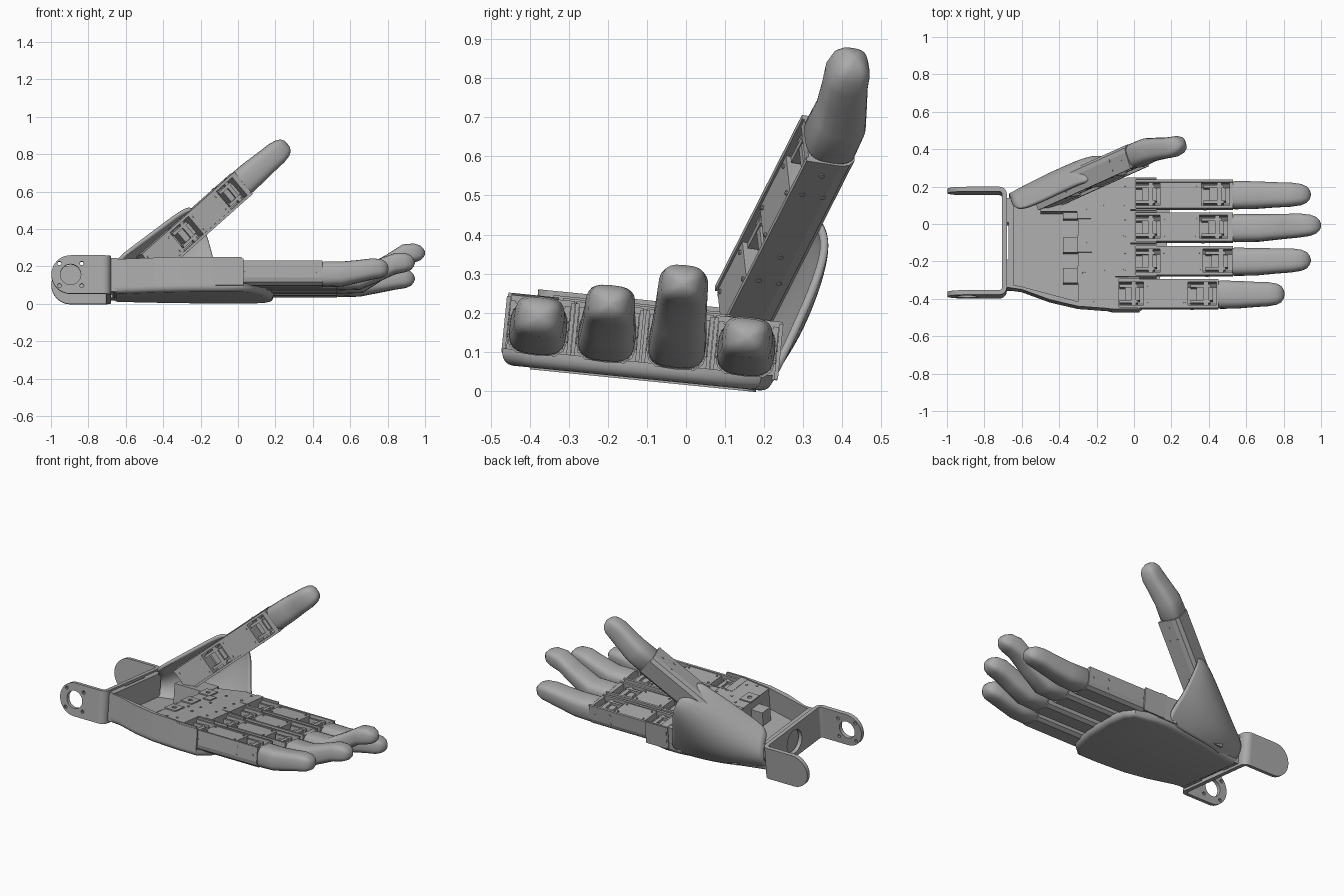
import bpy, bmesh, math
from mathutils import Matrix, Vector

cube = bpy.data.objects.get("Cube")
if cube:
    bpy.data.objects.remove(cube)

grey = bpy.data.materials.new("matte grey")
grey.use_nodes = True
grey.diffuse_color = (0.4, 0.4, 0.4, 1)
grey.node_tree.nodes["Principled BSDF"].inputs["Base Color"].default_value = (0.4, 0.4, 0.4, 1)

# The palm and fingers lean about the long axis; the thumb has its own frame
HAND = Matrix.Rotation(-0.1, 4, "X") @ Matrix.Translation((0, -0.012, 0))
d = Vector((0.71, 0.32, 0.63)).normalized()
n = Vector((0.3, -0.94, 0.15))
n = (n - d * n.dot(d)).normalized()
THUMB = Matrix.Translation((-0.2, 0.27, 0.45)) @ Matrix((d, n.cross(d), n)).transposed().to_4x4()
# Profile axes: XZ (thickness along y) and YZ (thickness along x)
XZ = Matrix(((1, 0, 0, 0), (0, 0, 1, 0), (0, 1, 0, 0), (0, 0, 0, 1)))
YZ = Matrix(((0, 0, 1, 0), (1, 0, 0, 0), (0, 1, 0, 0), (0, 0, 0, 1)))


def finish(name, bm, matrix, smooth=False):
    bm.transform(matrix)
    bmesh.ops.recalc_face_normals(bm, faces=bm.faces)
    mesh = bpy.data.meshes.new(name)
    bm.to_mesh(mesh)
    bm.free()
    mesh.materials.append(grey)
    obj = bpy.data.objects.new(name, mesh)
    bpy.context.collection.objects.link(obj)
    if smooth:
        bpy.ops.object.select_all(action="DESELECT")
        obj.select_set(True)
        bpy.context.view_layer.objects.active = obj
        bpy.ops.object.shade_smooth_by_angle(angle=math.radians(40))
    return obj


def prism(name, loops, low, high, matrix=HAND, bevel=0, smooth=False):
    """Extrude an outline; further loops are holes."""
    bm = bmesh.new()
    edges = []
    for loop in loops:
        vs = [bm.verts.new((p[0], p[1], high)) for p in loop]
        edges += [bm.edges.new((vs[i - 1], vs[i])) for i in range(len(vs))]
    bmesh.ops.triangle_fill(bm, edges=edges, use_beauty=True)
    out = bmesh.ops.extrude_face_region(bm, geom=bm.faces[:])["geom"]
    for v in out:
        if isinstance(v, bmesh.types.BMVert):
            v.co.z = low
    if bevel:
        rim = [e for e in bm.edges if all(abs(v.co.z - low) < 1e-5 for v in e.verts)
               and any(abs(f.normal.z) < 0.5 for f in e.link_faces if f.normal_update() is None)]
        bmesh.ops.bevel(bm, geom=rim, offset=bevel, segments=4, profile=0.5, affect="EDGES")
    return finish(name, bm, matrix, smooth)


def box(name, x, y, z, matrix=HAND):
    bm = bmesh.new()
    bmesh.ops.create_cube(bm, size=1)
    size = [b - a for a, b in (x, y, z)]
    mid = [(a + b) / 2 for a, b in (x, y, z)]
    bm.transform(Matrix.Translation(mid) @ Matrix.Diagonal((*size, 1)))
    return finish(name, bm, matrix)


def ring(cx, cy, r, count=24, start=0, sweep=2 * math.pi):
    steps = count if sweep > 6 else count - 1
    return [(cx + r * math.cos(start + sweep * i / steps),
             cy + r * math.sin(start + sweep * i / steps)) for i in range(count)]


def screw(x, y, z, r=0.008, matrix=HAND, axes=None):
    local = axes if axes else Matrix()
    prism("screw", [ring(x, y, r, 8)], z, z + 0.005, matrix @ local)


def fingertip(name, start, end, curl, matrix):
    """Rounded loft that curls up toward its end."""
    sections = ((0, .07, .062), (.03, .075, .068), (.3, .073, .066), (.55, .067, .06),
                (.75, .064, .056), (.88, .056, .05), (.95, .043, .038), (.985, .026, .022), (1, .008, .007))
    bm = bmesh.new()
    rows = []
    for t, w, h in sections:
        s = min(max((t - 0.25) / 0.6, 0), 1)
        lift = curl * s * s * (3 - 2 * s)
        row = []
        for i in range(24):
            a = 2 * math.pi * i / 24
            c, q = math.cos(a), math.sin(a)
            row.append(bm.verts.new((start + t * (end - start),
                                     math.copysign(abs(c) ** 0.65, c) * w,
                                     math.copysign(abs(q) ** 0.65, q) * h + lift)))
        rows.append(row)
    for a, b in zip(rows, rows[1:]):
        for i in range(24):
            bm.faces.new((a[i - 1], a[i], b[i], b[i - 1]))
    bm.faces.new(rows[0])
    bm.faces.new(rows[-1])
    finish(name, bm, matrix, True)


def finger(name, root, pockets, tip, end, curl, matrix):
    """Open channel with cover blocks, two hinge pockets and a rounded tip."""
    half = [(.077, .066), (.077, -.025), (.07, -.05), (.05, -.066)]
    inner = [(.044, -.046), (.063, -.03), (.063, .066)]
    right = half + [(-y, z) for y, z in half[::-1]]
    left = [(-y, z) for y, z in inner[::-1]] + inner
    prism(name + "_channel", [right + left], root, tip - 0.012, matrix @ YZ)
    spans = [root] + [v for p in pockets for v in p] + [tip - 0.012]
    for a, b in zip(spans[::2], spans[1::2]):
        if b - a > 0.01:
            box(name + "_cover", (a, b), (-.064, .064), (-.05, .06), matrix)
            if b - a > 0.08:
                for x in (a + 0.02, b - 0.02):
                    for y in (-.045, .045):
                        screw(x, y, .06, .006, matrix)
    for a, b in pockets:
        w = b - a
        box(name + "_hinge_block", (a + w * .3, b - w * .12), (-.034, .034), (-.045, .035), matrix)
        box(name + "_hinge_bar", (a + w * .55, a + w * .72), (-.064, .064), (.015, .05), matrix)
        for s in (-1, 1):
            lug = sorted((s * .034, s * .05))
            box(name + "_hinge_lug", (a + w * .08, b - w * .2), lug, (-.03, .052), matrix)
            for x, z in ((a + .02, .035), (a + .02, -.02), (b - .02, .01)):
                screw(x, z, s * .077 - .0025, .008, matrix, XZ)
    fingertip(name + "_tip", tip - 0.015, end, curl, matrix)


# Fingers, each hinged at the knuckle and the middle joint
for name, y, root, joint, tip, end, curl in (
        ("index", .155, -.01, .36, .54, .945, .03), ("middle", -.022, -.01, .35, .54, 1.0, .15),
        ("ring", -.203, -.01, .37, .54, .945, .08), ("little", -.38, -.1, .29, .465, .805, .03)):
    frame = HAND @ Matrix.Translation((0, y, .12))
    finger(name, root, ((root + .01, root + .15), (joint, joint + .15)), tip, end, curl, frame)
    # Knuckle fork around the finger root
    for s in (-1, 1):
        box("knuckle_cheek", (root - .02, root + .13), sorted((s * .078, s * .088)), (-.068, .075), frame)
    box("knuckle_bridge", (root - .03, root + .02), (-.086, .086), (-.07, .08), frame)

# Thumb links
finger("thumb", -.4, ((-.2, -.06), (.15, .27)), .31, .635, .04, THUMB)

# Palm back shell, rounded on its underside
shell = [(-.67, -.35), (-.6, -.36), (-.45, -.415), (-.3, -.45), (-.1, -.465), (.03, -.465), (.1, -.4),
         (.16, -.22), (.19, .0), (.19, .13), (.15, .2), (0, .23), (-.1, .23), (-.4, .19), (-.67, .13)]
prism("palm_back", [shell], .02, .062, HAND, .03, True)

# Palm side wall, core block and cover
rim = shell[:5] + [(.02, -.465), (.02, -.455), (-.1, -.455), (-.3, -.425), (-.6, -.345), (-.65, -.335), (-.67, -.335)]
prism("palm_side_wall", [rim], .05, .205)
core = [(-.3, -.44), (-.1, -.46), (-.1, -.29), (-.02, -.29), (-.02, .235), (-.12, .24), (-.3, .16)]
prism("palm_core", [core], .05, .19)
prism("palm_cover", [core], .19, .198)
box("palm_heel_wall", (-.67, -.645), (-.35, .13), (.03, .21))
box("thumb_mount", (-.5, -.28), (.06, .2), (.05, .2))

# Tabs at the rear edge of the cover
for y in (.065, -.115, -.28):
    prism("cover_tab", [[(-.305, y - .045), (-.225, y - .045), (-.225, y + .045), (-.305, y + .045)],
                        ring(-.265, y, .014, 12)], .196, .205)
    box("tab_support", (-.38, -.3), (y - .04, y + .04), (.06, .15))
box("cover_slot_plate", (-.23, -.18), (-.035, .03), (.198, .204))
for x, ys in ((-.05, (.2, .1, .02, -.07, -.16, -.25)), (-.16, (.1, -.06, -.16, -.25, -.4)), (-.22, (-.2, -.42))):
    for y in ys:
        screw(x, y, .197)

# Thumb base cover, sweeping from the wrist to the thumb
rows = (((-.66, .08, .03), (-.665, .14, .06), (-.665, .165, .13), (-.65, .12, .21), (-.63, .06, .25)),
        ((-.45, .17, .02), (-.45, .25, .08), (-.43, .29, .22), (-.44, .25, .34), (-.45, .14, .38)),
        ((-.22, .2, .015), (-.24, .28, .12), (-.24, .36, .3), (-.25, .365, .45), (-.27, .23, .52)),
        ((-.04, .22, .03), (-.12, .29, .18), (-.15, .35, .32), (-.19, .365, .43), (-.24, .22, .5)))
bm = bmesh.new()
grid = [[bm.verts.new(p) for p in row] for row in rows]
for a, b in zip(grid, grid[1:]):
    for i in range(4):
        bm.faces.new((a[i], a[i + 1], b[i + 1], b[i]))
cover = finish("thumb_base_cover", bm, Matrix(), True)
sub = cover.modifiers.new("round", "SUBSURF")
sub.levels = sub.render_levels = 3
thick = cover.modifiers.new("wall", "SOLIDIFY")
thick.thickness = 0.02
thick.offset = 0

# Wrist bracket: two rounded arms, corner bends and a pierced plate
arm = ring(-.895, .118, .103, 20, math.pi / 2, math.pi) + [(-.72, .015), (-.72, .221)]
holes = [ring(-.895, .118, .055)] + [ring(-.895 + sx * .06, .118 + sz * .06, .011, 10)
                                     for sx in (-1, 1) for sz in (-1, 1)]
prism("pierced_wrist_arm", [arm] + holes, -.39, -.365, HAND @ XZ)
prism("solid_wrist_arm", [arm], .165, .19, HAND @ XZ)
for name, cy, start in (("right_wrist_bend", -.35, -math.pi / 2), ("left_wrist_bend", .15, 0)):
    outer = ring(-.72, cy, .04, 8, start, math.pi / 2)
    inner = ring(-.72, cy, .015, 8, start, math.pi / 2)
    prism(name, [outer + inner[::-1]], .015, .221, HAND, 0, True)
plate = [(-.35, .015), (.15, .015), (.15, .221), (-.35, .221)]
prism("wrist_plate", [plate, ring(-.1, .118, .075)], -.705, -.68, HAND @ YZ)
box("wrist_spacer", (-.685, -.665), (-.35, -.2), (.03, .21))
box("wrist_spacer", (-.685, -.665), (0, .13), (.03, .21))
